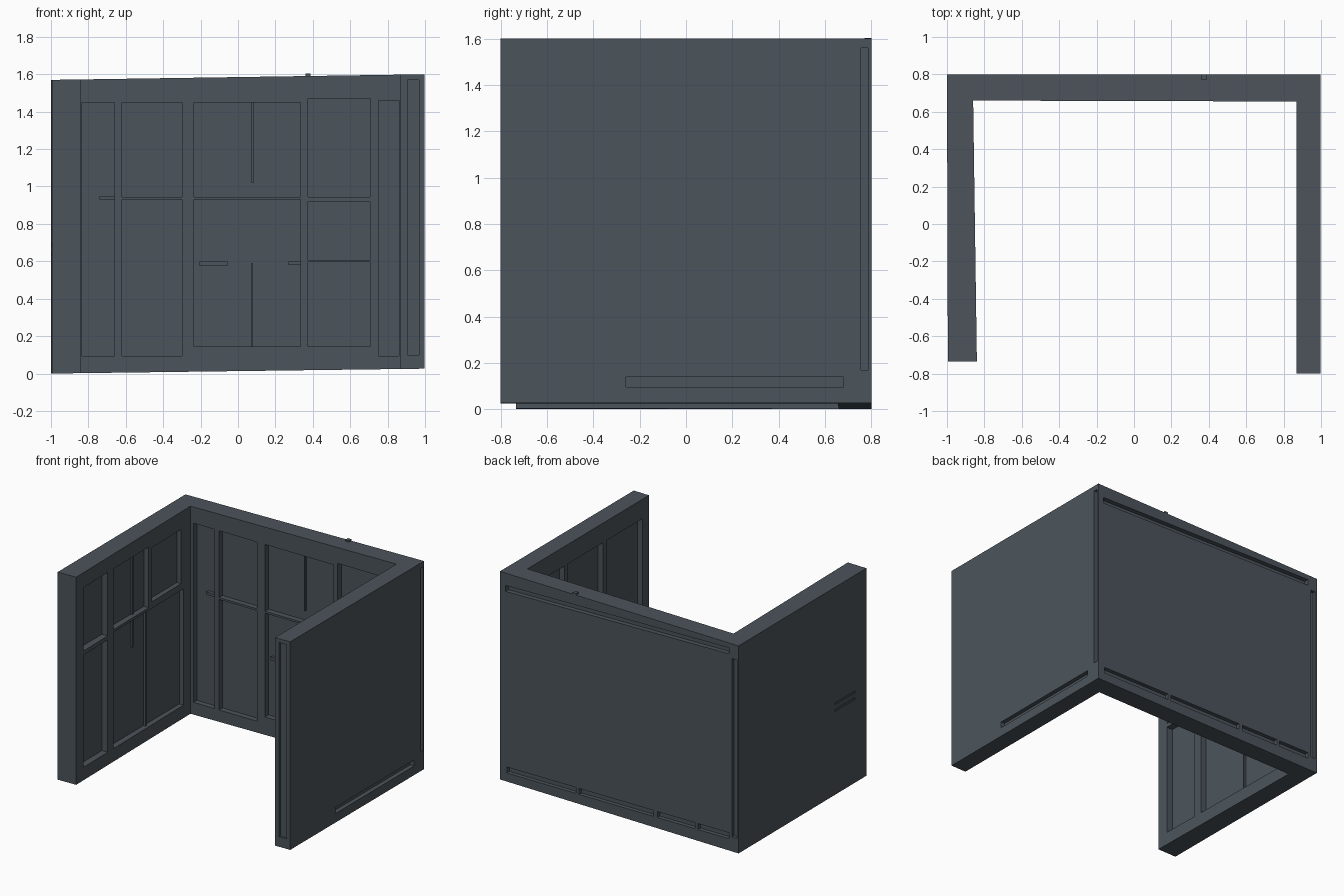
import bpy, bmesh

if "Cube" in bpy.data.objects:
    bpy.data.objects.remove(bpy.data.objects["Cube"])

mat = bpy.data.materials.new("dark_slate")
mat.diffuse_color = (0.071, 0.088, 0.105, 1)
mat.use_nodes = True
mat.node_tree.nodes["Principled BSDF"].inputs["Base Color"].default_value = mat.diffuse_color


def new_object(name, bm):
    bmesh.ops.recalc_face_normals(bm, faces=bm.faces[:])
    me = bpy.data.meshes.new(name)
    bm.to_mesh(me)
    bm.free()
    me.materials.append(mat)
    ob = bpy.data.objects.new(name, me)
    bpy.context.scene.collection.objects.link(ob)
    return ob


def add_box(bm, x0, x1, y0, y1, z0, z1):
    vs = bmesh.ops.create_cube(bm, size=1)["verts"]
    for v in vs:
        v.co = (x1 if v.co.x > 0 else x0,
                y1 if v.co.y > 0 else y0,
                z1 if v.co.z > 0 else z0)
    return vs


def boxes_object(name, boxes):
    bm = bmesh.new()
    for b in boxes:
        add_box(bm, *b)
    return new_object(name, bm)


# U-shaped wall shell, base and top rising slightly to the right
outline = [(-0.995, -0.735), (-0.84, -0.735), (-0.86, 0.66), (0.868, 0.655),
           (0.87, -0.8), (0.997, -0.8), (0.997, 0.8), (-1.0, 0.8)]
bm = bmesh.new()
low = [bm.verts.new((x, y, 0.013 + 0.013 * x)) for x, y in outline]
high = [bm.verts.new((x, y, 1.585 + 0.015 * x)) for x, y in outline]
bm.faces.new(low[::-1])
bm.faces.new(high)
for i in range(8):
    j = (i + 1) % 8
    bm.faces.new((low[i], low[j], high[j], high[i]))
bmesh.ops.triangulate(bm, faces=bm.faces[:])
walls = new_object("walls", bm)

cuts = []
# Back wall panels between studs and rails: x0, x1, z0, z1
B, M0, M1, T = 0.095, 0.93, 0.945, 1.45
for x0, x1, z0, z1 in [
        (-0.835, -0.66, B, T),
        (-0.62, -0.30, B, M0), (-0.62, -0.30, M1, T),
        (-0.235, 0.335, 0.145, M0), (-0.235, 0.335, M1, T),
        (0.375, 0.705, 0.145, 0.595), (0.375, 0.705, 0.605, 0.92),
        (0.375, 0.705, 0.945, 1.47),
        (0.75, 0.86, B, 1.46)]:
    cuts.append((x0, x1, 0.60, 0.70, z0, z1))
# Left wall panels: y0, y1, z0, z1
for y0, y1, z0, z1 in [
        (-0.645, -0.35, 0.1, 0.95), (-0.645, -0.35, 0.98, 1.46),
        (-0.28, 0.575, 0.1, 0.98), (-0.28, 0.15, 1.0, 1.46),
        (0.19, 0.545, 1.03, 1.44)]:
    cuts.append((-0.893, -0.8, y0, y1, z0, z1))
# Right wall panels
for y0, y1 in [(-0.72, -0.30), (-0.25, 0.17), (0.21, 0.58)]:
    cuts.append((0.82, 0.91, y0, y1, 0.1, 1.45))
# Groove on the front end of the right wall
cuts.append((0.905, 0.968, -0.9, -0.785, 0.1, 1.57))
# Right outside: low slot and corner slot
cuts.append((0.965, 1.1, -0.26, 0.68, 0.095, 0.14))
cuts.append((0.97, 1.1, 0.755, 0.785, 0.17, 1.56))
# Back outside: row of low slots and corner slot
for x0, x1 in [(0.36, 0.94), (-0.29, 0.335), (-0.635, -0.32), (-0.92, -0.66)]:
    cuts.append((x0, x1, 0.77, 0.9, 0.09, 0.135))
cuts.append((-0.985, -0.945, 0.775, 0.9, 0.11, 1.46))
# Left outside: two shallow scores
for z in (0.63, 0.68):
    cuts.append((-1.1, -0.99, -0.6, -0.36, z, z + 0.015))

bm = bmesh.new()
for c in cuts:
    add_box(bm, *c)
# Sloping long slot at the top of the back face
for v in add_box(bm, -0.92, 0.95, 0.765, 0.9, 1.475, 1.52):
    v.co.z -= 0.015 * v.co.x
cutter = new_object("cutter", bm)
cutter.hide_render = True

mod = walls.modifiers.new("recesses", "BOOLEAN")
mod.operation = 'DIFFERENCE'
mod.solver = 'EXACT'
mod.object = cutter
dg = bpy.context.evaluated_depsgraph_get()
walls.data = bpy.data.meshes.new_from_object(walls.evaluated_get(dg))
walls.modifiers.clear()
bpy.data.objects.remove(cutter)

# Thin seams and stub rails on the panels
boxes_object("back_panel_ribs", [
    (0.073, 0.083, 0.685, 0.705, 1.02, 1.45),
    (0.073, 0.081, 0.685, 0.705, 0.145, 0.59),
    (-0.205, -0.055, 0.68, 0.705, 0.575, 0.60),
    (0.27, 0.34, 0.68, 0.705, 0.58, 0.60),
    (-0.74, -0.655, 0.675, 0.705, 0.93, 0.95)])
boxes_object("left_panel_ribs", [
    (-0.90, -0.875, 0.145, 0.155, 0.1, 0.98),
    (-0.90, -0.88, -0.005, 0.005, 0.75, 1.46)])

# Small peg on the top edge of the back wall
boxes_object("top_peg", [(0.36, 0.388, 0.77, 0.8, 1.55, 1.603)])
